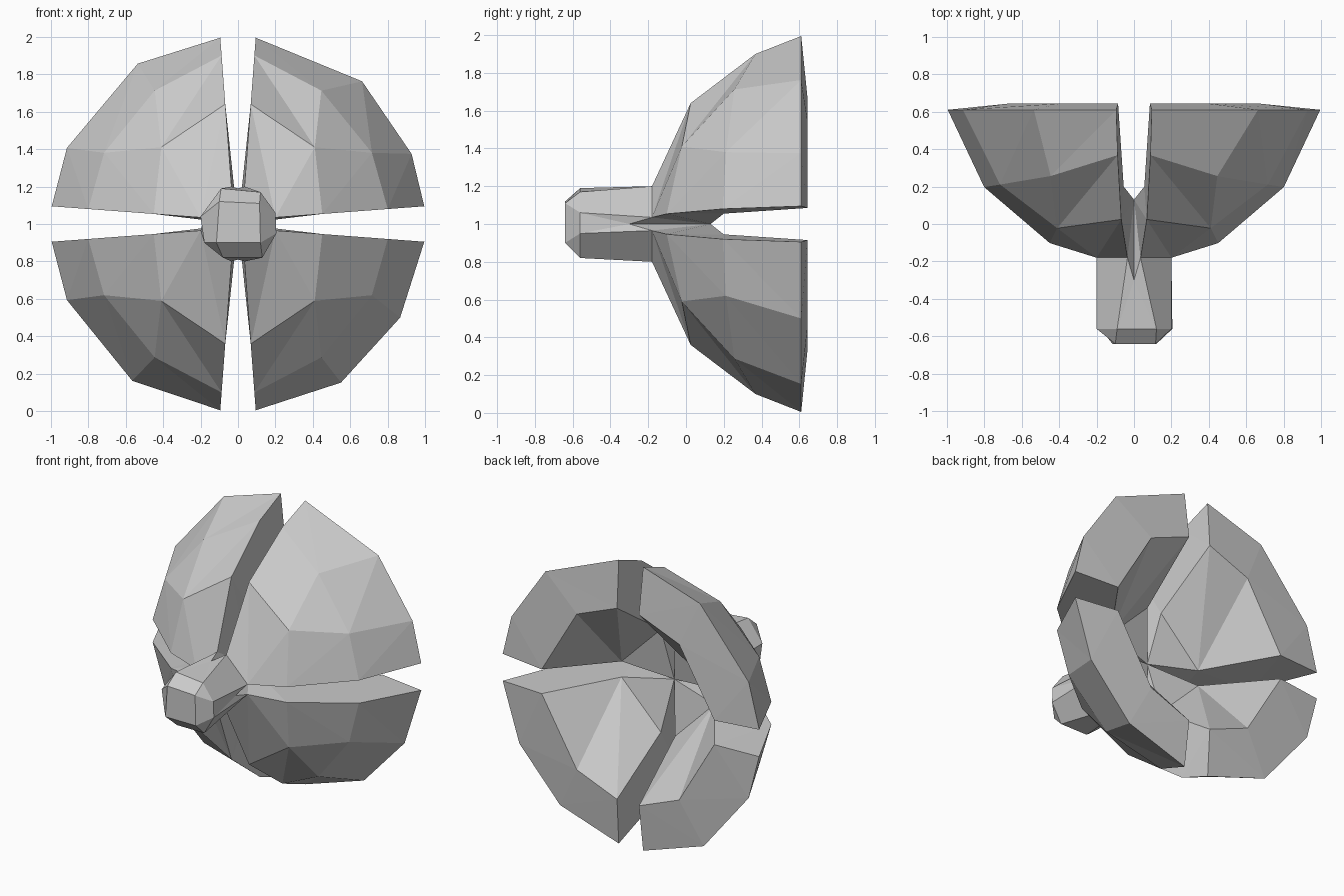
import bpy, bmesh, math

if "Cube" in bpy.data.objects:
    bpy.data.objects.remove(bpy.data.objects["Cube"])

grey = bpy.data.materials.new("grey")
grey.diffuse_color = (0.6, 0.6, 0.6, 1)
grey.use_nodes = True
grey.node_tree.nodes["Principled BSDF"].inputs["Base Color"].default_value = grey.diffuse_color


def finish(bm, name):
    bmesh.ops.recalc_face_normals(bm, faces=bm.faces)
    mesh = bpy.data.meshes.new(name)
    bm.to_mesh(mesh)
    bm.free()
    mesh.materials.append(grey)
    obj = bpy.data.objects.new(name, mesh)
    bpy.context.collection.objects.link(obj)


def zip_rows(bm, a, b):
    """Fill the strip between two rows of vertices with triangles."""
    i = j = 0
    while i < len(a) - 1 or j < len(b) - 1:
        ta = (i + 1) / (len(a) - 1) if i < len(a) - 1 else 9
        tb = (j + 1) / (len(b) - 1) if j < len(b) - 1 else 9
        if ta < tb:
            bm.faces.new((a[i], b[j], a[i + 1]))
            i += 1
        else:
            bm.faces.new((a[i], b[j], b[j + 1]))
            j += 1


def dome(r):
    return 0.78 - math.sqrt(0.99 ** 2 - r * r)


def petal(name, sx, sz, a1, a2):
    bm = bmesh.new()

    def row(rs, angles, y=None, gap=None):
        """Row across the petal; its two ends follow the slots."""
        pts = []
        last = len(rs) - 1
        for k, r in enumerate(rs):
            g = gap if gap is not None else 0.02 + 0.075 * r
            if k == 0:
                u, v = r, g
            elif k == last:
                u, v = g, r
            else:
                t = math.radians(angles[k - 1])
                u, v = r * math.cos(t), r * math.sin(t)
            yy = dome(r) if y is None else y
            pts.append(bm.verts.new((sx * u, yy, 1 + sz * v)))
        return pts

    # Outer shell, from the neck to the rim
    outer = [row([.2, .2], [], -.18, .035),
             row([.45, .58, .64], [45]),
             row([.8, .81, .84, .9], [28, 58]),
             row([.995, 1.0, 1.01, .995], [a1, a2], .61)]
    # Hollow inside, from the centre to the rim
    apex = bm.verts.new((0, .13, 1))
    inner = [row([.36, .36], [], .2, .055),
             row([.67, .675, .67], [54], .643, .085)]
    for a, b in zip(outer, outer[1:]):
        zip_rows(bm, a, b)
    zip_rows(bm, outer[-1], inner[1])
    zip_rows(bm, inner[0], inner[1])
    bm.faces.new((apex, *inner[0]))
    # Slot walls
    for end in (0, -1):
        zip_rows(bm, [r[end] for r in outer],
                 [apex] + [r[end] for r in inner])
    finish(bm, name)


petal("petal_upper_right", 1, 1, 22, 49)
petal("petal_upper_left", -1, 1, 24, 58)
petal("petal_lower_left", -1, -1, 24, 56)
petal("petal_lower_right", 1, -1, 30, 57)

# Faceted stub, notched where the four slots run into it
bm = bmesh.new()
tip = [bm.verts.new((x, -.64, z)) for x, z in
       ((.12, .9), (.115, 1.11), (-.1, 1.12), (-.115, .9))]
ring = [bm.verts.new((x, -.56, z)) for x, z in
        ((.205, .95), (.2, 1.06), (.12, 1.17), (-.09, 1.19),
         (-.2, 1.04), (-.18, .9), (-.08, .82), (.13, .82))]
apex = bm.verts.new((0, .13, 1))
neck = []
for q in range(4):
    c, s = round(math.cos(q * math.pi / 2)), round(math.sin(q * math.pi / 2))
    neck.append([bm.verts.new((c * r - s * t, y, 1 + s * r + c * t))
                 for r, t, y in ((.2, -.035, -.18), (.19, 0, -.3), (.2, .035, -.18))])
bm.faces.new(tip)
for q in range(4):
    n = (q + 1) % 4
    a, b, c = ring[2 * q], ring[2 * q + 1], ring[2 * n]
    lo, notch, hi = neck[q]
    # Flat side with its notch, then the diagonal side
    for f in ((a, b, notch), (a, notch, lo), (b, hi, notch),
              (lo, notch, apex), (notch, hi, apex),
              (b, c, neck[n][0], hi)):
        bm.faces.new(f)
    # Bevel around the tip
    bm.faces.new((tip[q], tip[n], b, a))
    bm.faces.new((tip[n], c, b))
finish(bm, "stub")
